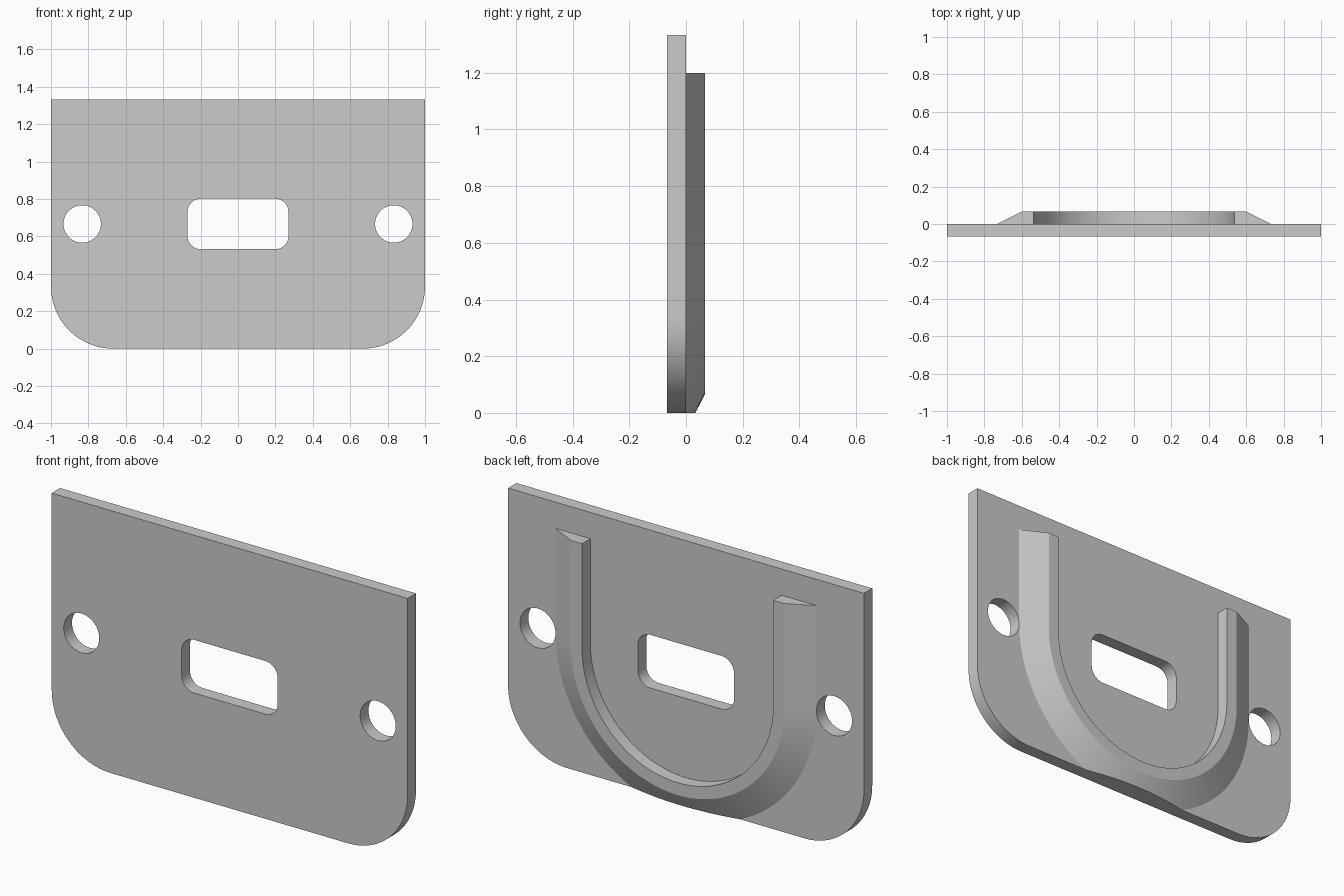
import bpy, bmesh
from math import sin, cos, pi, radians
from mathutils import Vector

cube = bpy.data.objects.get("Cube")
if cube:
    bpy.data.objects.remove(cube, do_unlink=True)

GREY = (0.6, 0.6, 0.6, 1)
T = 1 / 15            # plate thickness and rib height
MID = 2 / 3           # height of the holes and of the rib's arc centre

mat = bpy.data.materials.new("plain grey")
mat.use_nodes = True
mat.diffuse_color = GREY
mat.node_tree.nodes["Principled BSDF"].inputs["Base Color"].default_value = GREY


def arc(cx, cz, r, start, end, n):
    """Points on an arc, angles in degrees."""
    angles = [radians(start + (end - start) * i / n) for i in range(n + 1)]
    return [(cx + r * cos(a), cz + r * sin(a)) for a in angles]


def rounded_rect(hx, hz, r, n):
    pts = []
    for i, (sx, sz) in enumerate([(1, 1), (-1, 1), (-1, -1), (1, -1)]):
        pts += arc(sx * (hx - r), MID + sz * (hz - r), r, 90 * i, 90 * i + 90, n)
    return pts


def finish(obj):
    bpy.ops.object.select_all(action='DESELECT')
    obj.select_set(True)
    bpy.context.view_layer.objects.active = obj
    if obj.type == 'CURVE':
        bpy.ops.object.convert(target='MESH')
    obj = bpy.context.object
    bm = bmesh.new()
    bm.from_mesh(obj.data)
    bmesh.ops.remove_doubles(bm, verts=bm.verts, dist=1e-5)
    bmesh.ops.recalc_face_normals(bm, faces=bm.faces)
    bm.to_mesh(obj.data)
    bm.free()
    obj.data.materials.clear()
    obj.data.materials.append(mat)
    bpy.ops.object.shade_smooth_by_angle(angle=radians(20))


# Plate: outline with rounded lower corners, a slot and two round holes
R = 1 / 3
outline = [(1, 2 * MID), (-1, 2 * MID)]
outline += arc(-1 + R, R, R, 180, 270, 24) + arc(1 - R, R, R, 270, 360, 24)
loops = [outline, rounded_rect(0.27, 0.135, 0.07, 8)]
loops += [arc(s * 0.833, MID, 0.1, 0, 360, 48)[:-1] for s in (-1, 1)]

curve = bpy.data.curves.new("plate", 'CURVE')
curve.dimensions = '2D'
curve.fill_mode = 'BOTH'
curve.extrude = T / 2
for loop in loops:
    spline = curve.splines.new('POLY')
    spline.points.add(len(loop) - 1)
    for p, (x, z) in zip(spline.points, loop):
        p.co = (x, z, 0, 1)
    spline.use_cyclic_u = True
plate = bpy.data.objects.new("plate", curve)
plate.rotation_euler.x = pi / 2
plate.location.y = -T / 2
bpy.context.collection.objects.link(plate)
finish(plate)

# U-shaped rib: a wedge section (radius, y) swept down, round and up
section = [(0.537, 0), (0.537, T), (0.6, T), (0.733, 0)]
stations = [(Vector((-1, 0, 0)), 1.2)]
stations += [(Vector((x, 0, z)), MID) for x, z in arc(0, 0, 1, 180, 360, 64)]
stations += [(Vector((1, 0, 0)), 1.2)]

bm = bmesh.new()
rings = [[bm.verts.new(d * r + Vector((0, y, z))) for r, y in section]
         for d, z in stations]
for a, b in zip(rings, rings[1:]):
    for i in range(4):
        j = (i + 1) % 4
        bm.faces.new((a[i], a[j], b[j], b[i]))
bm.faces.new(rings[0])
bm.faces.new(rings[-1])

# Trim the rib flush with the plate's lower edge
cut = bmesh.ops.bisect_plane(bm, geom=bm.verts[:] + bm.edges[:] + bm.faces[:],
                             plane_co=(0, 0, 0), plane_no=(0, 0, -1),
                             clear_outer=True)
edges = [e for e in cut["geom_cut"] if isinstance(e, bmesh.types.BMEdge)]
bmesh.ops.holes_fill(bm, edges=edges, sides=0)
mesh = bpy.data.meshes.new("u_rib")
bm.to_mesh(mesh)
bm.free()
rib = bpy.data.objects.new("u_rib", mesh)
bpy.context.collection.objects.link(rib)
finish(rib)
